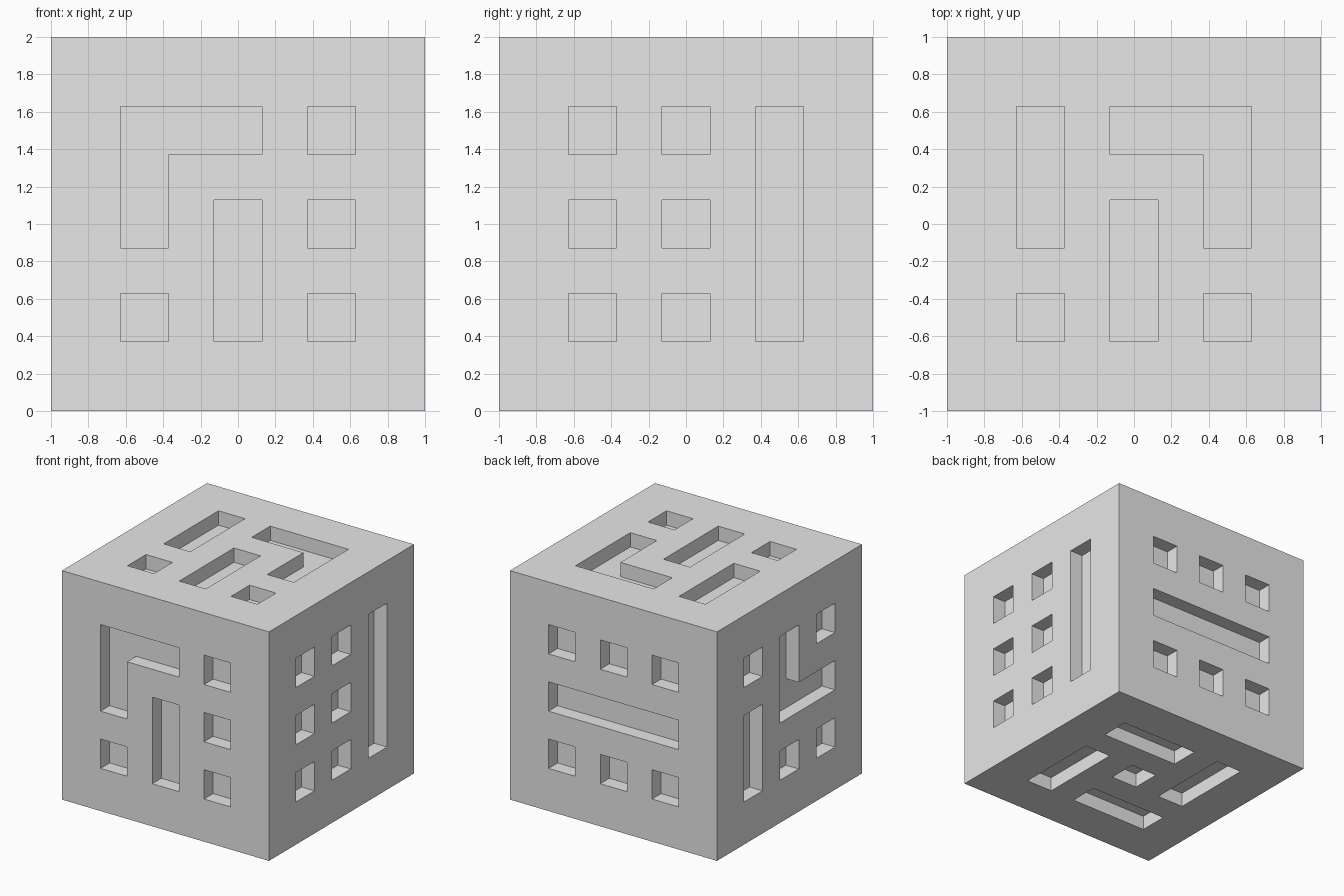
import bpy
import bmesh
from mathutils import Vector

HALF_SLOT = 0.128
DEPTH = 0.125
X, Y, Z = Vector((1, 0, 0)), Vector((0, 1, 0)), Vector((0, 0, 1))

# Each side: outward normal, right axis, up axis, recess map (# is hollow)
SIDES = [
    (-Y, X, Z, ["###.#",
                "#....",
                "#.#.#",
                "..#..",
                "#.#.#"]),
    (X, Y, Z, ["#.#.#",
               "....#",
               "#.#.#",
               "....#",
               "#.#.#"]),
    (Y, -X, Z, ["#.#.#",
                ".....",
                "#####",
                ".....",
                "#.#.#"]),
    (-X, -Y, Z, ["#.#.#",
                 "..#..",
                 "#.###",
                 "#....",
                 "#.#.#"]),
    (Z, X, Y, ["#.###",
               "#...#",
               "#.#.#",
               "..#..",
               "#.#.#"]),
    (-Z, X, Y, ["#.###",
                "#....",
                "#.#.#",
                "....#",
                "###.#"]),
]

cube = bpy.data.objects.get("Cube")
if cube:
    bpy.data.objects.remove(cube, do_unlink=True)

# Solid block, sliced along the slot edges on every axis
bm = bmesh.new()
bmesh.ops.create_cube(bm, size=2)
cuts = [c + s * HALF_SLOT for c in (-0.5, 0, 0.5) for s in (-1, 1)]
for axis in (X, Y, Z):
    for cut in cuts:
        geom = bm.verts[:] + bm.edges[:] + bm.faces[:]
        bmesh.ops.bisect_plane(bm, geom=geom, plane_co=axis * cut, plane_no=axis)


def cell(value):
    """Map index of the grid interval holding this coordinate."""
    return sum(value > c for c in cuts) - 1


# Push the marked cells of each side inwards
for normal, right, up, rows in SIDES:
    hollow = []
    for face in bm.faces:
        centre = face.calc_center_median()
        if centre.dot(normal) < 0.99:
            continue
        col, row = cell(centre.dot(right)), 4 - cell(centre.dot(up))
        if 0 <= col < 5 and 0 <= row < 5 and rows[row][col] == "#":
            hollow.append(face)
    result = bmesh.ops.extrude_face_region(bm, geom=hollow)
    moved = [g for g in result["geom"] if isinstance(g, bmesh.types.BMVert)]
    bmesh.ops.translate(bm, verts=moved, vec=-normal * DEPTH)
    old = [f for f in hollow if f.is_valid]
    if old:
        bmesh.ops.delete(bm, geom=old, context="FACES")

bmesh.ops.recalc_face_normals(bm, faces=bm.faces[:])
bmesh.ops.translate(bm, verts=bm.verts[:], vec=Z)

mesh = bpy.data.meshes.new("recessed_block")
bm.to_mesh(mesh)
bm.free()
block = bpy.data.objects.new("recessed_block", mesh)
bpy.context.collection.objects.link(block)

# Plain grey finish
grey = bpy.data.materials.new("light_grey")
grey.use_nodes = True
grey.diffuse_color = (0.8, 0.8, 0.8, 1)
grey.node_tree.nodes["Principled BSDF"].inputs["Base Color"].default_value = (0.8, 0.8, 0.8, 1)
mesh.materials.append(grey)
